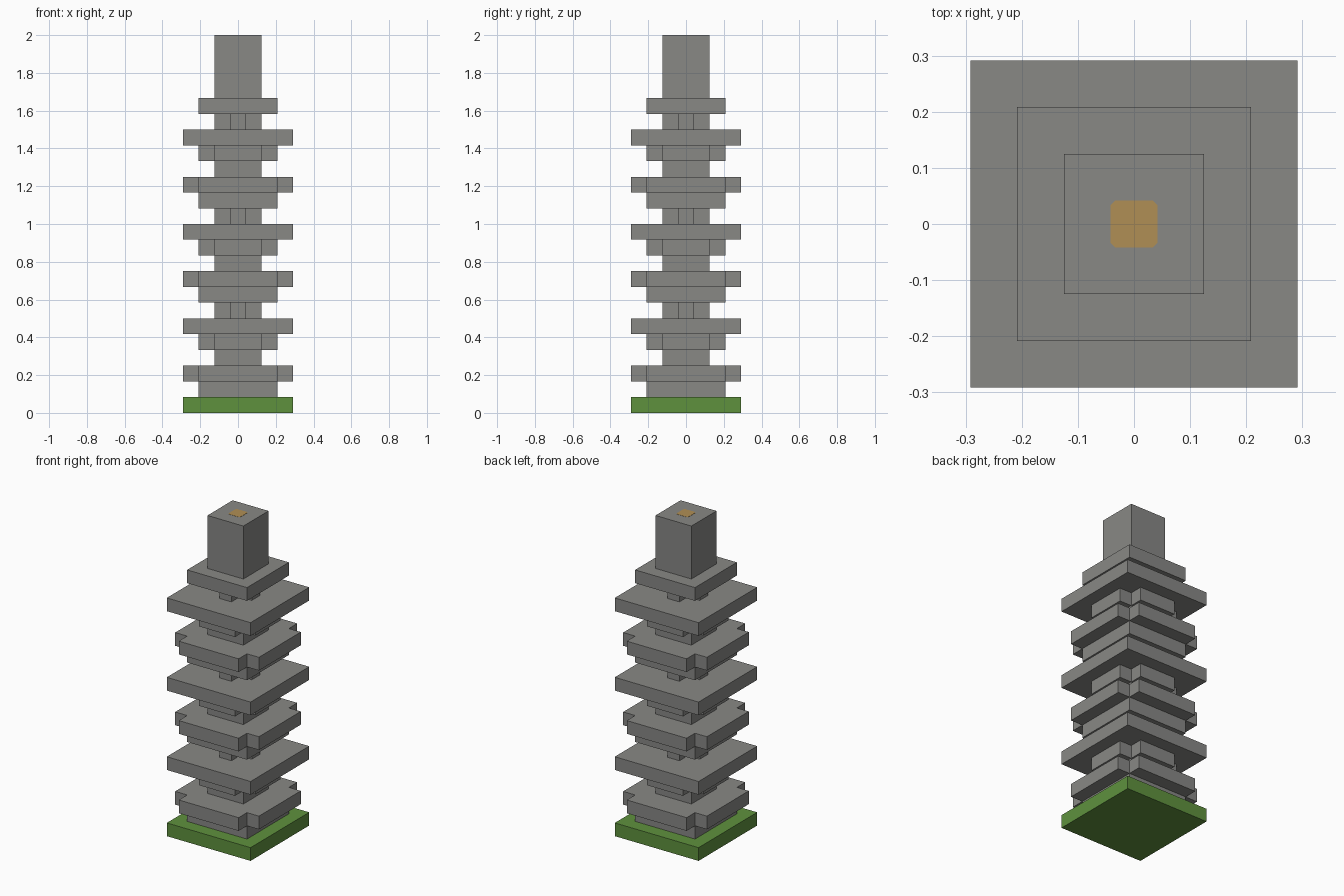
import bpy
import bmesh

U = 2 / 24  # one storey layer

cube = bpy.data.objects.get("Cube")
if cube:
    bpy.data.objects.remove(cube)


def material(name, rgb):
    m = bpy.data.materials.new(name)
    m.use_nodes = True
    m.diffuse_color = (*rgb, 1)
    m.node_tree.nodes["Principled BSDF"].inputs["Base Color"].default_value = (*rgb, 1)
    return m


stone = material("stone_grey", (0.246, 0.246, 0.235))
grass = material("grass_green", (0.114, 0.283, 0.048))
amber = material("amber", (0.434, 0.275, 0.089))


def square(h):
    return [(h, -h), (h, h), (-h, h), (-h, -h)]


def turned(points):
    """Repeat one corner's points around all four quarters."""
    result = []
    for _ in range(4):
        result += points
        points = [(-y, x) for x, y in points]
    return result


def notched(h, cut):
    """Square with a square notch taken from every corner."""
    n = h - cut
    return turned([(h, n), (n, n), (n, h)])


def chamfered(h, cut):
    return turned([(h, h - cut), (h - cut, h)])


def slab(name, outline, z0, z1, mat):
    """Extrude a flat outline between two heights."""
    bm = bmesh.new()
    base = bm.faces.new([bm.verts.new((x, y, z0)) for x, y in outline])
    top = bmesh.ops.extrude_face_region(bm, geom=[base], use_keep_orig=True)["geom"]
    bmesh.ops.translate(bm, vec=(0, 0, z1 - z0),
                        verts=[g for g in top if isinstance(g, bmesh.types.BMVert)])
    bmesh.ops.recalc_face_normals(bm, faces=bm.faces)
    mesh = bpy.data.meshes.new(name)
    bm.to_mesh(mesh)
    bm.free()
    mesh.materials.append(mat)
    obj = bpy.data.objects.new(name, mesh)
    bpy.context.collection.objects.link(obj)
    return obj


# Grass base
slab("grass_base", square(3.5 * U), 0, U, grass)

# Repeating storey: six layers from bottom to top
storey = [
    ("floor", square(2.5 * U)),
    ("notched_balcony", notched(3.5 * U, U)),
    ("core", square(1.5 * U)),
    ("notched_bracket", notched(2.5 * U, U)),
    ("roof", square(3.5 * U)),
    ("cross_core", notched(1.5 * U, U)),
]
for s in range(3):
    for i, (part, outline) in enumerate(storey):
        level = 1 + s * len(storey) + i
        slab(f"{part}_{s + 1}", outline, level * U, (level + 1) * U, stone)

# Top floor, chimney and the flat amber spot on it
slab("top_floor", square(2.5 * U), 19 * U, 20 * U, stone)
slab("chimney", square(1.5 * U), 20 * U, 24 * U, stone)
slab("amber_spot", chamfered(0.5 * U, 0.008), 1.998, 2.001, amber)
